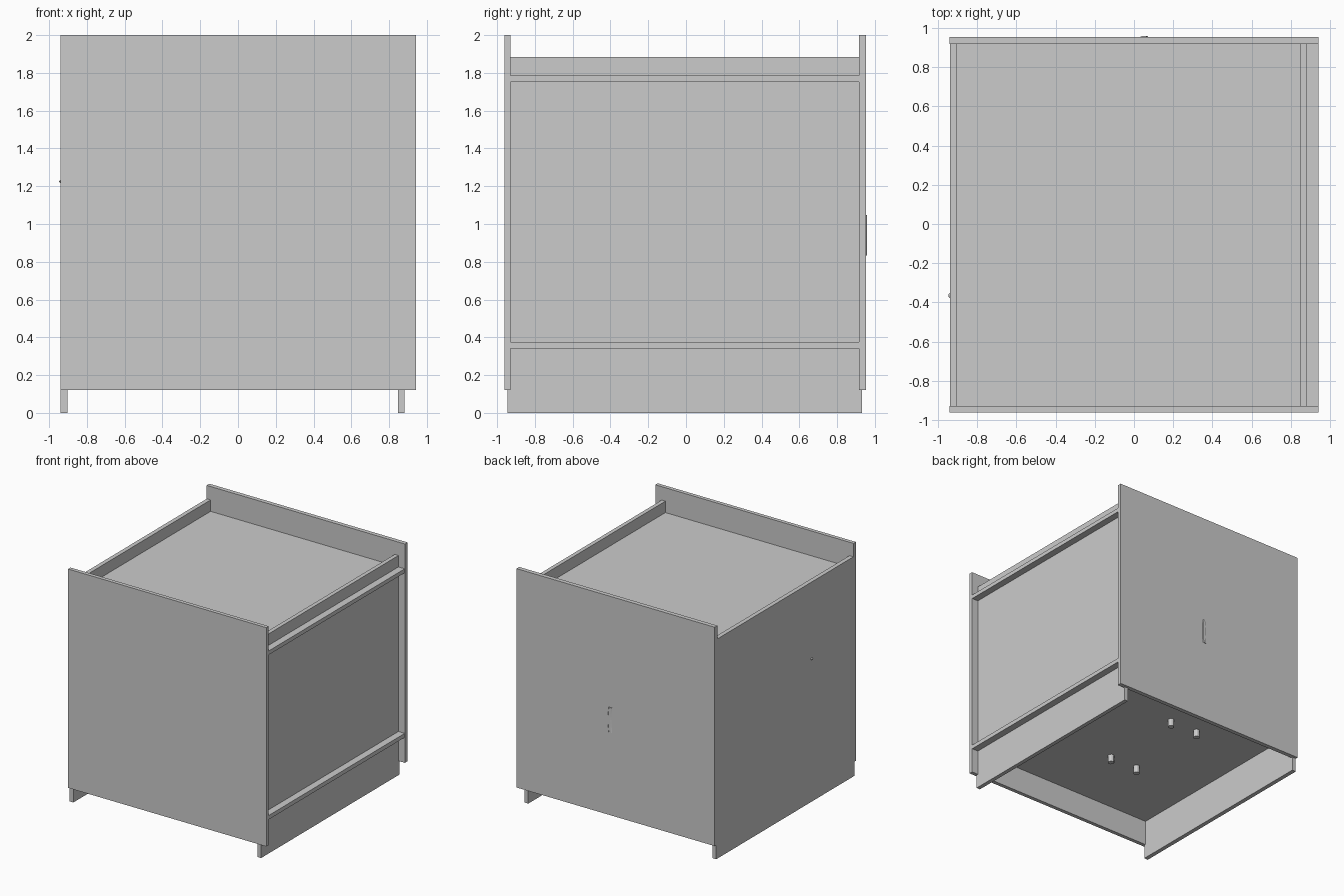
import bpy, bmesh, math
from mathutils import Matrix

if "Cube" in bpy.data.objects:
    bpy.data.objects.remove(bpy.data.objects["Cube"])


def add_object(name, bm):
    bmesh.ops.recalc_face_normals(bm, faces=bm.faces)
    mesh = bpy.data.meshes.new(name)
    bm.to_mesh(mesh)
    bm.free()
    obj = bpy.data.objects.new(name, mesh)
    bpy.context.collection.objects.link(obj)
    return obj


def board(name, x, y, z):
    """Box given by its (min, max) range on each axis."""
    bm = bmesh.new()
    bmesh.ops.create_cube(bm, size=1)
    size = [b - a for a, b in (x, y, z)]
    mid = [(a + b) / 2 for a, b in (x, y, z)]
    bm.transform(Matrix.Translation(mid) @ Matrix.Diagonal((*size, 1)))
    return add_object(name, bm)


def cone(name, matrix, r1, r2, depth, sides):
    bm = bmesh.new()
    bmesh.ops.create_cone(bm, cap_ends=True, segments=sides, radius1=r1,
                          radius2=r2, depth=depth)
    bm.transform(matrix)
    return add_object(name, bm)


# Outer front and back panels
board("front_panel", (-0.94, 0.942), (-0.962, -0.929), (0.122, 2.0))
board("back_panel", (-0.94, 0.942), (0.917, 0.954), (0.122, 2.0))

# Side walls, set into the front and back panels and reaching the ground
board("left_wall", (-0.939, -0.902), (-0.945, 0.931), (0.0, 1.885))
board("right_wall", (0.846, 0.881), (-0.945, 0.931), (0.0, 1.885))

# Horizontal shelves: top deck and floor, both showing as ledges on the right
for name, z in (("top_deck", (1.753, 1.787)), ("floor_shelf", (0.34, 0.375))):
    board(name, (-0.91, 0.941), (-0.94, 0.925), z)

# Pegs under the floor
for i, x in enumerate((0.0, -0.27)):
    for j, y in enumerate((0.47, -0.29)):
        peg = cone(f"peg_{i}_{j}", Matrix.Translation((x, y, 0.31)),
                   0.026, 0.026, 0.07, 12)

# Shallow bowed pull on the back, rounded across its width
bm = bmesh.new()
rows = []
for k in range(9):
    t = k / 4 - 1
    z = 0.94 + 0.108 * t
    bow = 0.008 * (1 - t * t)
    rows.append([bm.verts.new((0.05 + dx + bow, y, z)) for dx, y in
                 ((-0.024, 0.95), (-0.01, 0.959), (0.01, 0.959), (0.02, 0.95))])
for a, b in zip(rows, rows[1:]):
    for i in range(4):
        j = (i + 1) % 4
        bm.faces.new((a[i], a[j], b[j], b[i]))
bm.faces.new(rows[0])
bm.faces.new(rows[-1])
add_object("back_pull", bm)

# Tiny pointed stud on the left wall
stud = (Matrix.Translation((-0.941, -0.365, 1.225)) @ Matrix.Diagonal((1, 1, 0.7, 1))
        @ Matrix.Rotation(-math.pi / 2, 4, 'Y'))
cone("left_stud", stud, 0.02, 0.004, 0.012, 8)
